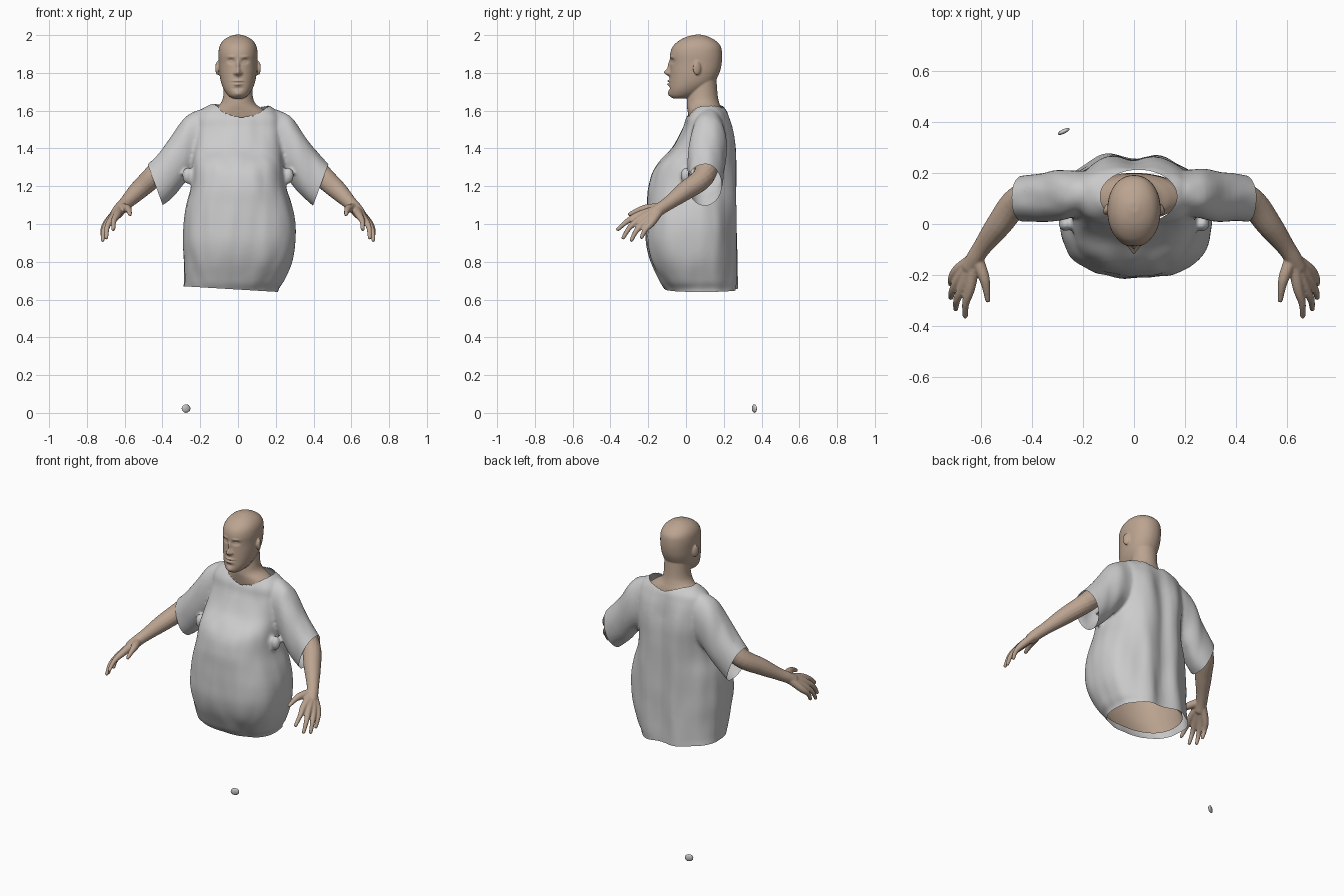
import bpy, bmesh, math
from mathutils import Vector, Matrix, noise

if "Cube" in bpy.data.objects:
    bpy.data.objects.remove(bpy.data.objects["Cube"])

skin = bpy.data.materials.new("skin")
skin.diffuse_color = (0.50, 0.37, 0.28, 1)
skin.use_nodes = True
skin.node_tree.nodes["Principled BSDF"].inputs["Base Color"].default_value = skin.diffuse_color


def spline(rows, k=5):
    """Catmull-Rom resampling of parameter rows."""
    pts = [Vector(r) for r in rows]
    out = []
    for i in range(len(pts) - 1):
        a, b, c, d = pts[max(i - 1, 0)], pts[i], pts[i + 1], pts[min(i + 2, len(pts) - 1)]
        for j in range(k):
            t = j / k
            out.append(0.5 * (2 * b + (c - a) * t + (2 * a - 5 * b + 4 * c - d) * t * t
                              + (3 * b - a - 3 * c + d) * t ** 3))
    return out + [pts[-1]]


def oval(center, u, v, n=48, power=2.0):
    """Superellipse ring."""
    pts = []
    for i in range(n):
        a = 2 * math.pi * i / n
        c, s = math.cos(a), math.sin(a)
        pts.append(center + u * math.copysign(abs(c) ** (2 / power), c)
                   + v * math.copysign(abs(s) ** (2 / power), s))
    return pts


def loft(bm, rings, caps=True):
    rows = [[bm.verts.new(p) for p in r] for r in rings]
    n = len(rows[0])
    for a, b in zip(rows, rows[1:]):
        for i in range(n):
            bm.faces.new((a[i], a[(i + 1) % n], b[(i + 1) % n], b[i]))
    if caps:
        bm.faces.new(rows[0][::-1])
        bm.faces.new(rows[-1])


def tube(bm, rows, side=1):
    """Round limb through (x, y, z, radius) rows."""
    path = spline(rows)
    ps = [Vector((p[0] * side, p[1], p[2])) for p in path]
    rings = []
    for i, p in enumerate(ps):
        q = (ps[min(i + 1, len(ps) - 1)] - ps[max(i - 1, 0)]).to_track_quat('Z', 'Y')
        r = path[i][3]
        rings.append(oval(p, q @ Vector((r, 0, 0)), q @ Vector((0, r, 0)), 16))
    loft(bm, rings)
    ball(bm, ps[-1], (path[-1][3],) * 3)


def ball(bm, loc, size, rot=0):
    m = Matrix.Translation(loc) @ Matrix.Rotation(rot, 4, 'Z') @ Matrix.Diagonal((*size, 1))
    bmesh.ops.create_uvsphere(bm, u_segments=16, v_segments=10, radius=1, matrix=m)


def make(name, bm, mat=None, voxel=0, smooth=0):
    """Turn bmesh into an object, optionally fusing its parts."""
    bmesh.ops.recalc_face_normals(bm, faces=bm.faces)
    me = bpy.data.meshes.new(name)
    bm.to_mesh(me)
    bm.free()
    ob = bpy.data.objects.new(name, me)
    bpy.context.collection.objects.link(ob)
    if voxel:
        m = ob.modifiers.new("fuse", 'REMESH')
        m.mode, m.voxel_size = 'VOXEL', voxel
        m = ob.modifiers.new("soften", 'SMOOTH')
        m.factor, m.iterations = 0.5, smooth
        bpy.context.view_layer.update()
        ev = ob.evaluated_get(bpy.context.evaluated_depsgraph_get())
        me = bpy.data.meshes.new_from_object(ev)
        ob.modifiers.clear()
        ob.data = me
    me.materials.clear()
    if mat:
        me.materials.append(mat)
    me.polygons.foreach_set("use_smooth", [True] * len(me.polygons))
    return ob


def level(z, cx, hw, yf, yb, power=2.0, n=48):
    return oval(Vector((cx, (yf + yb) / 2, z)), Vector((hw, 0, 0)),
                Vector((0, (yb - yf) / 2, 0)), n, power)


# shirt: body tube with back folds; rows are z, centre x, half width, front y, back y
shirt_rows = [(.58, -.035, .245, -.07, .265), (.65, -.038, .25, -.105, .268), (.70, -.02, .265, -.14, .268),
              (.80, 0, .287, -.187, .266), (.90, .005, .298, -.21, .263), (1.0, .008, .295, -.21, .262),
              (1.1, .005, .28, -.204, .262), (1.2, .002, .252, -.197, .262), (1.3, 0, .242, -.165, .262),
              (1.4, 0, .24, -.075, .26), (1.5, 0, .236, -.018, .245), (1.56, 0, .228, .0, .228),
              (1.60, 0, .20, .025, .212), (1.635, .01, .15, .05, .18)]
bm = bmesh.new()
rings = []
for r in spline(shirt_rows):
    ring = level(*r, power=2.5, n=96)
    mid = (r[3] + r[4]) / 2
    for p in ring:
        w = max(0, (p.y - mid) / (r[4] - mid))
        p.y -= .013 * w * w * math.cos(2 * math.pi * p.x / .21) * min(1, max(0, (1.62 - r[0]) * 6))
    rings.append(ring)
loft(bm, rings)

# sleeves: rows are top x, top z, bottom x, bottom z, centre y, half depth
sleeve_rows = [(.12, 1.61, .12, 1.30, .12, .085), (.2, 1.605, .22, 1.27, .12, .09),
               (.278, 1.568, .28, 1.215, .115, .098), (.38, 1.428, .335, 1.155, .105, .096),
               (.478, 1.315, .398, 1.10, .1, .09), (.56, 1.23, .46, 1.05, .09, .088)]
for s in (1, -1):
    rings = []
    for tx, tz, bx, bz, cy, b in spline(sleeve_rows):
        rings.append(oval(Vector((s * (tx + bx) / 2, cy, (tz + bz) / 2)),
                          Vector((s * (tx - bx) / 2, 0, (tz - bz) / 2)), Vector((0, b, 0)), 48, 2.2))
    loft(bm, rings)
    # bunched cloth at the armpit
    ball(bm, (s * .265, .0, 1.255), (.03, .03, .045))
shirt = make("shirt", bm, None, .009, 6)

# wrinkles, then open the hem, the cuffs and the neck
bm = bmesh.new()
bm.from_mesh(shirt.data)
bm.normal_update()
moves = [(v, v.normal * noise.noise(Vector((v.co.x * 14, v.co.y * 14, v.co.z * 4))) * .006) for v in bm.verts]
for v, d in moves:
    v.co += d
bmesh.ops.bisect_plane(bm, geom=bm.verts[:] + bm.edges[:] + bm.faces[:], plane_co=(0, 0, .653),
                       plane_no=(.06, 0, 1), clear_inner=True)
for s in (1, -1):
    vs = {v for v in bm.verts if v.co.x * s > .335 and v.co.z > .95}
    geom = list(vs) + [e for e in bm.edges if all(v in vs for v in e.verts)] \
        + [f for f in bm.faces if all(v in vs for v in f.verts)]
    bmesh.ops.bisect_plane(bm, geom=geom, plane_co=(s * .438, .1, 1.207),
                           plane_no=(s * .21, 0, -.078), clear_outer=True)
NX, NY, RX, RY = .018, .108, .15, .104


def neck_dist(co):
    return math.hypot((co.x - NX) / RX, (co.y - NY) / RY)


hole = [f for f in bm.faces if f.calc_center_median().z > 1.5 and neck_dist(f.calc_center_median()) < 1]
bmesh.ops.delete(bm, geom=hole, context='FACES')
for v in bm.verts:
    if v.is_boundary and v.co.z > 1.5:
        k = 1 / neck_dist(v.co)
        v.co.x, v.co.y = NX + (v.co.x - NX) * k, NY + (v.co.y - NY) * k
bm.to_mesh(shirt.data)
bm.free()

# torso: open shell just inside the shirt
bm = bmesh.new()
loft(bm, [level(z, cx, hw - .022, yf + .014, yb - .032, 2.4)
          for z, cx, hw, yf, yb in spline(shirt_rows[2:11])], caps=False)
make("torso", bm, skin)

# head and neck
bm = bmesh.new()
head_rows = [(1.665, 0, .03, -.07, .0), (1.68, 0, .052, -.086, .05), (1.71, 0, .074, -.09, .10),
             (1.75, 0, .09, -.088, .15), (1.80, 0, .099, -.085, .177), (1.85, 0, .102, -.083, .189),
             (1.90, 0, .104, -.084, .191), (1.94, 0, .098, -.07, .184), (1.97, 0, .08, -.038, .158),
             (1.99, 0, .052, .0, .122), (2.002, 0, .018, .045, .085)]
neck_rows = [(1.48, 0, .2, .03, .2), (1.56, .01, .175, .015, .197), (1.60, .005, .14, .008, .19),
             (1.635, 0, .095, .004, .178), (1.68, 0, .078, .008, .168), (1.78, 0, .074, .03, .16)]
loft(bm, [level(*r, power=2.15) for r in spline(head_rows)])
loft(bm, [level(*r) for r in spline(neck_rows)])
for s in (1, -1):
    ball(bm, (s * .108, .058, 1.825), (.011, .023, .037), s * .35)
head = make("head", bm, skin, .0045, 5)

# face relief: x, z, width, height, push along y
face = [(0, 1.803, .013, .017, -.032), (0, 1.84, .009, .024, -.014), (.016, 1.798, .008, .008, -.010),
        (0, 1.757, .024, .006, -.012), (0, 1.740, .020, .007, -.012), (0, 1.749, .026, .003, .006),
        (.037, 1.862, .017, .011, .014), (.037, 1.861, .011, .006, -.008), (.037, 1.885, .020, .006, -.005),
        (0, 1.69, .022, .014, -.008), (0, 1.718, .025, .007, .005)]
face += [(-f[0],) + f[1:] for f in face if f[0]]
for v in head.data.vertices:
    x, y, z = v.co
    if y < -.02:
        v.co.y += sum(d * math.exp(-((x - fx) / w) ** 2 - ((z - fz) / h) ** 2) for fx, fz, w, h, d in face)

# arms with hands; one side is described and mirrored
arm = [(.2, .13, 1.46, .075), (.33, .125, 1.37, .066), (.45, .092, 1.25, .058),
       (.53, -.005, 1.175, .05), (.59, -.085, 1.115, .037), (.62, -.13, 1.085, .034), (.64, -.165, 1.06, .033)]
fingers = [((.64, -.245, 1.048), (.658, -.31, 1.015), (.66, -.36, .972)),
           ((.665, -.235, 1.03), (.692, -.295, .985), (.697, -.332, .928)),
           ((.682, -.212, 1.015), (.71, -.262, .965), (.716, -.288, .915)),
           ((.69, -.18, 1.01), (.714, -.215, .97), (.716, -.235, .93))]
thumb = [(.615, -.135, 1.085, .026), (.588, -.205, 1.083, .022), (.578, -.25, 1.073, .016), (.572, -.297, 1.052, .011)]
for s, side in ((1, "left"), (-1, "right")):
    bm = bmesh.new()
    tube(bm, arm, s)
    for k, m, t in fingers:
        tube(bm, [(.625, -.135, 1.08, .026), (*k, .021), (*m, .0145), (*t, .0105)], s)
    tube(bm, thumb, s)
    make(side + "_arm", bm, skin, .005, 4)

# loose scrap near the ground
bm = bmesh.new()
m = Matrix.Translation((-.275, .362, .023)) @ Matrix.Rotation(.45, 4, 'Z') @ Matrix.Diagonal((.026, .009, .023, 1))
bmesh.ops.create_icosphere(bm, subdivisions=2, radius=1, matrix=m)
make("loose_scrap", bm)
